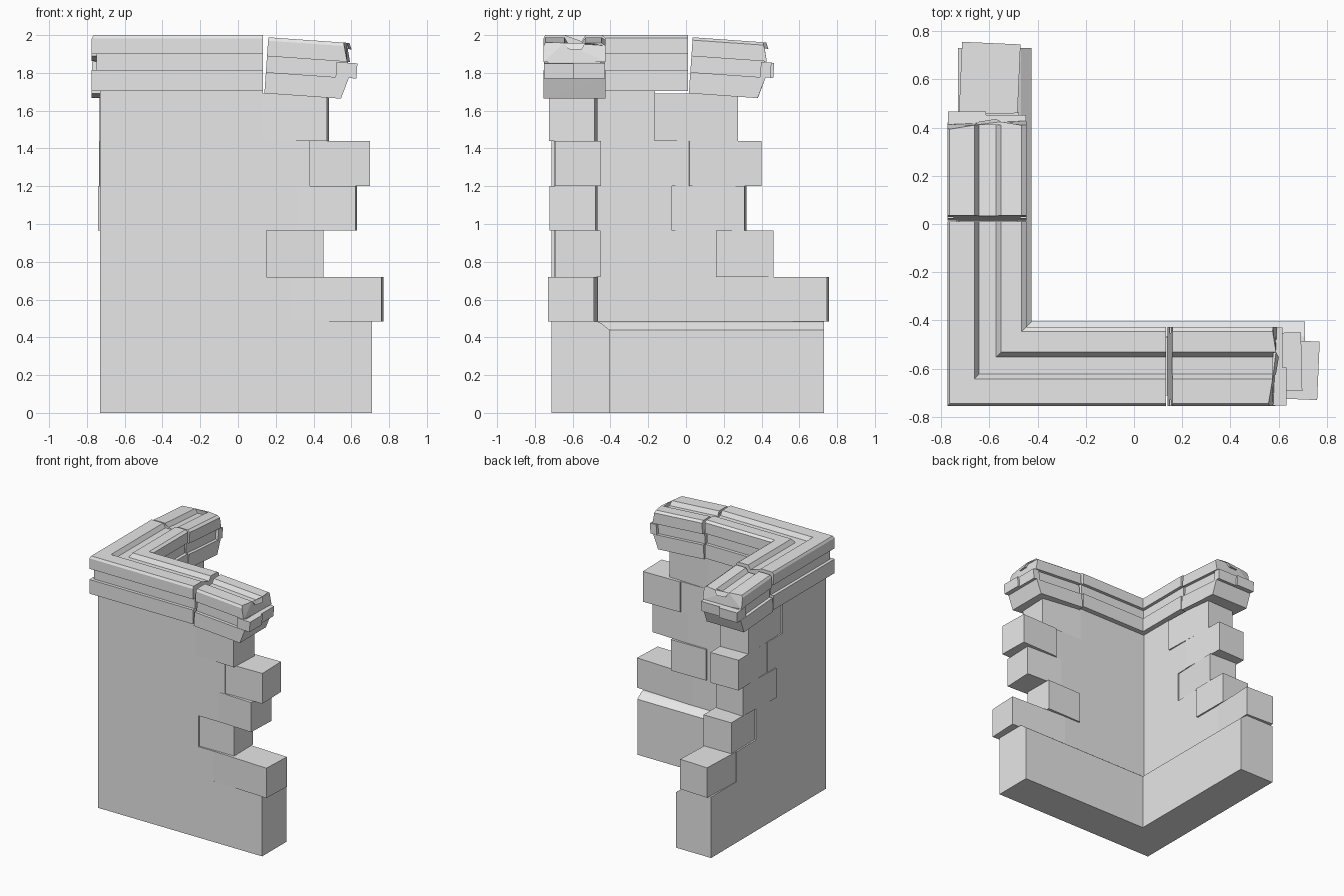
import bpy, bmesh, math
from mathutils import Matrix, Vector

if "Cube" in bpy.data.objects:
    bpy.data.objects.remove(bpy.data.objects["Cube"])

stone = bpy.data.materials.new("grey stone")
stone.use_nodes = True
stone.diffuse_color = (0.8, 0.8, 0.8, 1)
stone.node_tree.nodes["Principled BSDF"].inputs["Base Color"].default_value = (0.8, 0.8, 0.8, 1)

CORNER_X, CORNER_Y = -0.775, -0.755


def finish(name, bm):
    bmesh.ops.recalc_face_normals(bm, faces=bm.faces)
    mesh = bpy.data.meshes.new(name)
    bm.to_mesh(mesh)
    bm.free()
    mesh.materials.append(stone)
    obj = bpy.data.objects.new(name, mesh)
    bpy.context.collection.objects.link(obj)
    return obj


def loft(name, rings):
    """Skin a row of matching closed rings and cap both ends."""
    bm = bmesh.new()
    rows = [[bm.verts.new(p) for p in ring] for ring in rings]
    n = len(rows[0])
    for a, b in zip(rows, rows[1:]):
        for i in range(n):
            j = (i + 1) % n
            bm.faces.new((a[i], a[j], b[j], b[i]))
    caps = [bm.faces.new(rows[0]), bm.faces.new(rows[-1])]
    bmesh.ops.triangulate(bm, faces=caps)
    return finish(name, bm)


def place(arm, s, u, z):
    """s runs along the arm, u is the depth from the outer face."""
    if arm == "x":
        return (s, CORNER_Y + u, z)
    return (CORNER_X + u, s, z)


def corner_sweep(name, profile, end_x, end_y):
    """Mitred run along both arms of the corner."""
    return loft(name, [
        [place("y", end_y, u, z) for u, z in profile],
        [(CORNER_X + u, CORNER_Y + u, z) for u, z in profile],
        [place("x", end_x, u, z) for u, z in profile]])


def slab(z0, z1, u0, u1):
    return [(u0, z0), (u0, z1), (u1, z1), (u1, z0)]


# Plinth with a chamfered inner edge
WALL_OUT, WALL_IN = 0.044, 0.287
corner_sweep("plinth", [(WALL_OUT, 0), (WALL_OUT, 0.483), (WALL_IN, 0.483),
                        (0.305, 0.475), (0.35, 0.44), (0.35, 0)], 0.71, 0.73)

# Wall courses with loose end stones: (start, end, middle depth, yaw) per arm
heights = [0.483, 0.72, 0.965, 1.2, 1.44, 1.69]
x_stones = [(0.27, 0.77, 0.156, -2.5), (0.14, 0.455, 0.18, 0.8), (0.305, 0.63, 0.16, -2.2),
            (0.37, 0.70, 0.18, 1.3), (0.12, 0.48, 0.158, -2.5)]
y_stones = [(0.40, 0.755, 0.175, -2.5), (0.155, 0.465, 0.178, 0.5), (-0.085, 0.32, 0.165, -2.5),
            (0.01, 0.40, 0.165, 1.5), (-0.175, 0.275, 0.17, 2)]


def end_stone(name, arm, z0, z1, start, end, depth, yaw):
    length, thick = end - start - 0.008, 0.243
    size = (length, thick, z1 - z0) if arm == "x" else (thick, length, z1 - z0)
    centre = Vector(place(arm, (start + end) / 2, depth, (z0 + z1) / 2))
    bm = bmesh.new()
    bmesh.ops.create_cube(bm, size=1, matrix=Matrix.Translation(centre)
                          @ Matrix.Rotation(math.radians(yaw), 4, "Z")
                          @ Matrix.Diagonal((*size, 1)))
    return finish(name, bm)


for i, (xs, ys) in enumerate(zip(x_stones, y_stones)):
    z0, z1 = heights[i], heights[i + 1]
    top = z1 if i < 4 else 1.72
    corner_sweep(f"wall_course_{i + 1}", slab(z0, top, WALL_OUT, WALL_IN),
                 xs[0] + 0.012, ys[0] + 0.012)
    end_stone(f"front_end_stone_{i + 1}", "x", z0, z1, *xs)
    end_stone(f"side_end_stone_{i + 1}", "y", z0, z1, *ys)

# Cornice: lower band, recessed neck, upper band with a channel in its top
WIDTH = 0.328
lower = slab(1.703, 1.815, 0, WIDTH)
neck = slab(1.815, 1.90, 0.025, WIDTH - 0.025)
upper = [(0, 1.90), (0, 1.982), (0.01, 2.0), (0.112, 2.0), (0.132, 1.967), (0.203, 1.967),
         (0.223, 2.0), (WIDTH - 0.02, 2.0), (WIDTH, 1.985), (WIDTH, 1.90)]
for name, profile in (("lower", lower), ("neck", neck), ("upper", upper)):
    corner_sweep(f"cornice_{name}", profile, 0.133, 0.01)

# Broken, sagging cornice pieces
TILT = math.radians(4)


def sagging(name, arm, origin, profile, near, far):
    """far(u, z) gives the ragged length of the piece."""
    def point(s, u, z):
        h = z - 1.703
        return place(arm, origin + s * math.cos(TILT) + h * math.sin(TILT), u,
                     1.692 - s * math.sin(TILT) + h * math.cos(TILT))
    rings = [[point(near, u, z) for u, z in profile],
             [point(far(u, z), u, z) for u, z in profile]]
    return loft(name, rings)


for label, arm, origin, length in (("front", "x", 0.14, 0.46), ("side", "y", 0.015, 0.42)):
    def upper_end(u, z):
        return length - 0.035 + 0.035 * (1 - abs(u - 0.21) / 0.21) - 0.4 * max(0, z - 1.93)

    def lower_end(u, z):
        return length - (0.02 if z > 1.75 else 0.03 + 0.15 * abs(u - 0.16))

    sagging(f"{label}_broken_upper", arm, origin, upper, 0, upper_end)
    sagging(f"{label}_broken_neck", arm, origin, neck, 0, lambda u, z: length - 0.03)
    sagging(f"{label}_broken_lower", arm, origin, lower, 0, lower_end)
    # Ragged stubs sticking out of the neck
    sagging(f"{label}_outer_stub", arm, origin, slab(1.815, 1.895, 0.002, 0.16),
            length - 0.09, lambda u, z: length + 0.02)
    sagging(f"{label}_inner_stub", arm, origin, slab(1.815, 1.895, 0.16, WIDTH - 0.002),
            length - 0.05, lambda u, z: length + 0.005)
